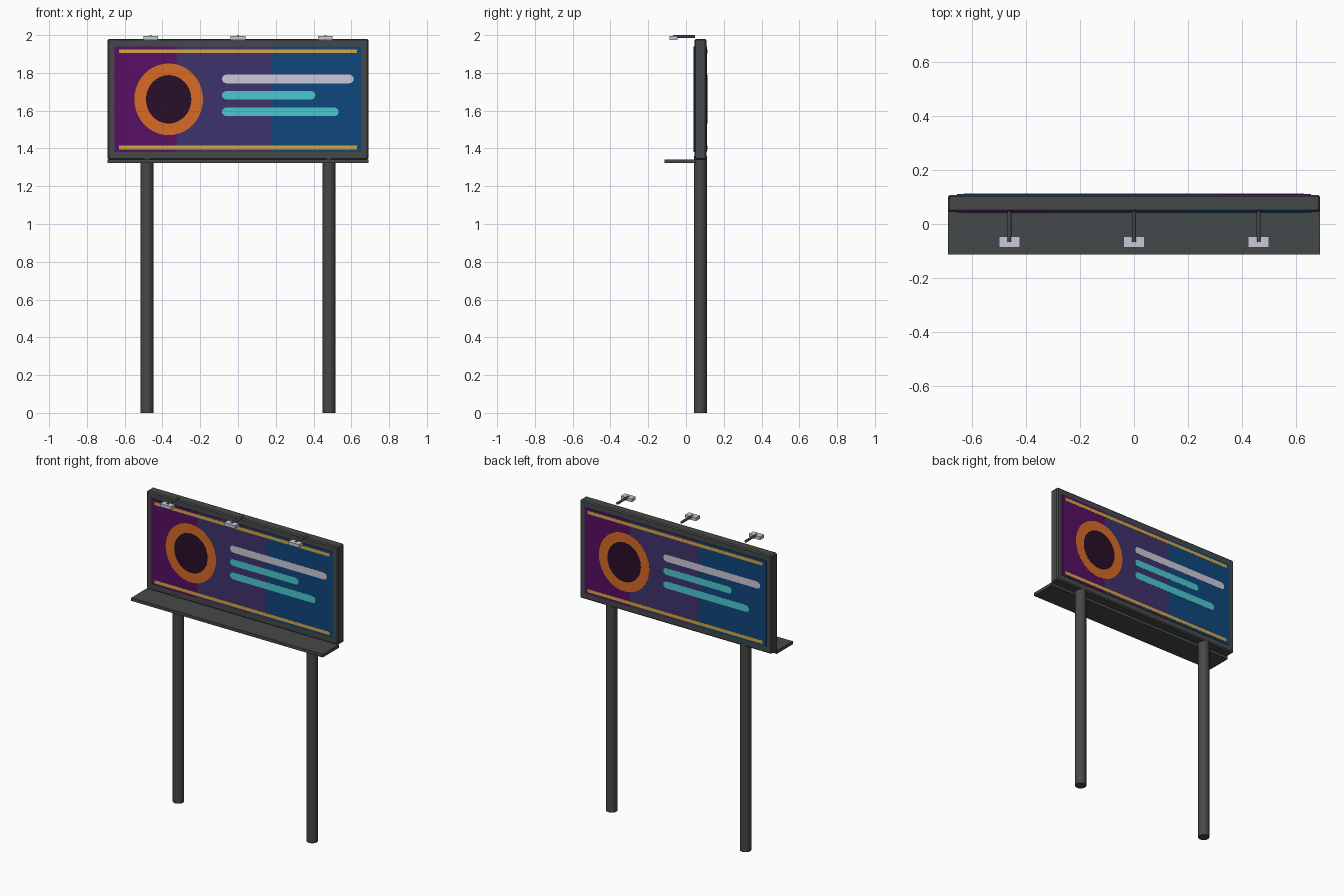
import bpy, bmesh, math
from mathutils import Matrix

if "Cube" in bpy.data.objects:
    bpy.data.objects.remove(bpy.data.objects["Cube"])


def material(name, rgb):
    m = bpy.data.materials.new(name)
    lin = [((c / 255 + 0.055) / 1.055) ** 2.4 if c > 10 else c / 255 / 12.92 for c in rgb]
    m.diffuse_color = (*lin, 1)
    m.use_nodes = True
    m.node_tree.nodes["Principled BSDF"].inputs["Base Color"].default_value = m.diffuse_color
    return m


STEEL = material("dark_steel", (69, 73, 72))
PALE = material("pale_grey", (203, 200, 215))
PURPLE = material("purple", (88, 14, 98))
INDIGO = material("indigo", (62, 50, 108))
BLUE = material("blue", (15, 70, 124))
ORANGE = material("orange", (216, 106, 38))
PLUM = material("dark_plum", (40, 14, 40))
TEAL = material("teal", (74, 200, 208))
GOLD = material("gold", (212, 168, 68))

PY = 0.076  # depth centre of the panel and posts


def finish(name, bm, mat):
    bmesh.ops.recalc_face_normals(bm, faces=bm.faces)
    me = bpy.data.meshes.new(name)
    bm.to_mesh(me)
    bm.free()
    me.materials.append(mat)
    ob = bpy.data.objects.new(name, me)
    bpy.context.collection.objects.link(ob)
    return ob


def box(name, x0, x1, y0, y1, z0, z1, mat, bevel=0):
    bm = bmesh.new()
    bmesh.ops.create_cube(bm, size=1)
    for v in bm.verts:
        v.co = ((x0 + x1) / 2 + v.co.x * (x1 - x0),
                (y0 + y1) / 2 + v.co.y * (y1 - y0),
                (z0 + z1) / 2 + v.co.z * (z1 - z0))
    if bevel:
        bmesh.ops.bevel(bm, geom=bm.edges[:], offset=bevel, segments=1, affect='EDGES')
    return finish(name, bm, mat)


def tube(name, r, length, matrix, mat, sides=20):
    bm = bmesh.new()
    bmesh.ops.create_cone(bm, cap_ends=True, segments=sides, radius1=r, radius2=r,
                          depth=length, matrix=matrix)
    ob = finish(name, bm, mat)
    bpy.context.view_layer.objects.active = ob
    ob.select_set(True)
    bpy.ops.object.shade_smooth_by_angle(angle=math.radians(40))
    ob.select_set(False)
    return ob


def plate(name, outline, depth, mat, turn):
    """Thin flat plate; depth is distance of its face from the panel centre."""
    bm = bmesh.new()
    face = bm.faces.new([bm.verts.new((x, -depth, z)) for x, z in outline])
    ext = bmesh.ops.extrude_face_region(bm, geom=[face])
    for v in ext["geom"]:
        if isinstance(v, bmesh.types.BMVert):
            v.co.y = -0.0315
    m = Matrix.Translation((0, PY, 0)) @ Matrix.Rotation(turn, 4, 'Z')
    bmesh.ops.transform(bm, matrix=m, verts=bm.verts)
    return finish(name, bm, mat)


def rect(x0, x1, z0, z1):
    return [(x0, z0), (x1, z0), (x1, z1), (x0, z1)]


def ellipse(cx, cz, rx, rz, n=40):
    return [(cx + rx * math.cos(2 * math.pi * i / n), cz + rz * math.sin(2 * math.pi * i / n))
            for i in range(n)]


def pill(x0, x1, z0, z1, n=6):
    r, cz = (z1 - z0) / 2, (z0 + z1) / 2
    pts = []
    for cx, a0 in ((x1 - r, -math.pi / 2), (x0 + r, math.pi / 2)):
        pts += [(cx + r * math.cos(a0 + math.pi * i / n), cz + r * math.sin(a0 + math.pi * i / n))
                for i in range(n + 1)]
    return pts


# Main panel and front walkway
box("panel_frame", -0.69, 0.69, PY - 0.032, PY + 0.032, 1.34, 1.98, STEEL, 0.007)
box("walkway", -0.69, 0.69, -0.113, 0.052, 1.322, 1.342, STEEL)

# Two support posts
for side in (-1, 1):
    tube("post", 0.034, 1.36, Matrix.Translation((side * 0.482, PY, 0.68)), STEEL)

# Posters on both sides, the back one turned round
for label, turn in (("front", 0), ("back", math.pi)):
    for part, x0, x1, mat in (("left", -0.655, -0.325, PURPLE), ("middle", -0.325, 0.178, INDIGO),
                              ("right", 0.178, 0.655, BLUE)):
        plate(f"{label}_poster_{part}", rect(x0, x1, 1.38, 1.94), 0.0355, mat, turn)
    plate(f"{label}_ring", ellipse(-0.367, 1.66, 0.182, 0.19), 0.0363, ORANGE, turn)
    plate(f"{label}_disc", ellipse(-0.367, 1.66, 0.12, 0.128), 0.037, PLUM, turn)
    plate(f"{label}_long_bar", pill(-0.085, 0.613, 1.745, 1.791), 0.0365, PALE, turn)
    plate(f"{label}_short_bar", pill(-0.085, 0.41, 1.659, 1.703), 0.0365, TEAL, turn)
    plate(f"{label}_medium_bar", pill(-0.085, 0.533, 1.571, 1.617), 0.0365, TEAL, turn)
    for z in (1.394, 1.904):
        plate(f"{label}_gold_line", rect(-0.63, 0.63, z, z + 0.021), 0.0365, GOLD, turn)

# Three lamps on arms above the front
for x in (-0.462, 0, 0.462):
    m = Matrix.Translation((x, -0.01, 1.992)) @ Matrix.Rotation(math.pi / 2, 4, 'X')
    tube("lamp_arm", 0.008, 0.115, m, STEEL, 10)
    box("lamp_head", x - 0.039, x + 0.039, -0.087, -0.046, 1.975, 1.996, PALE)
